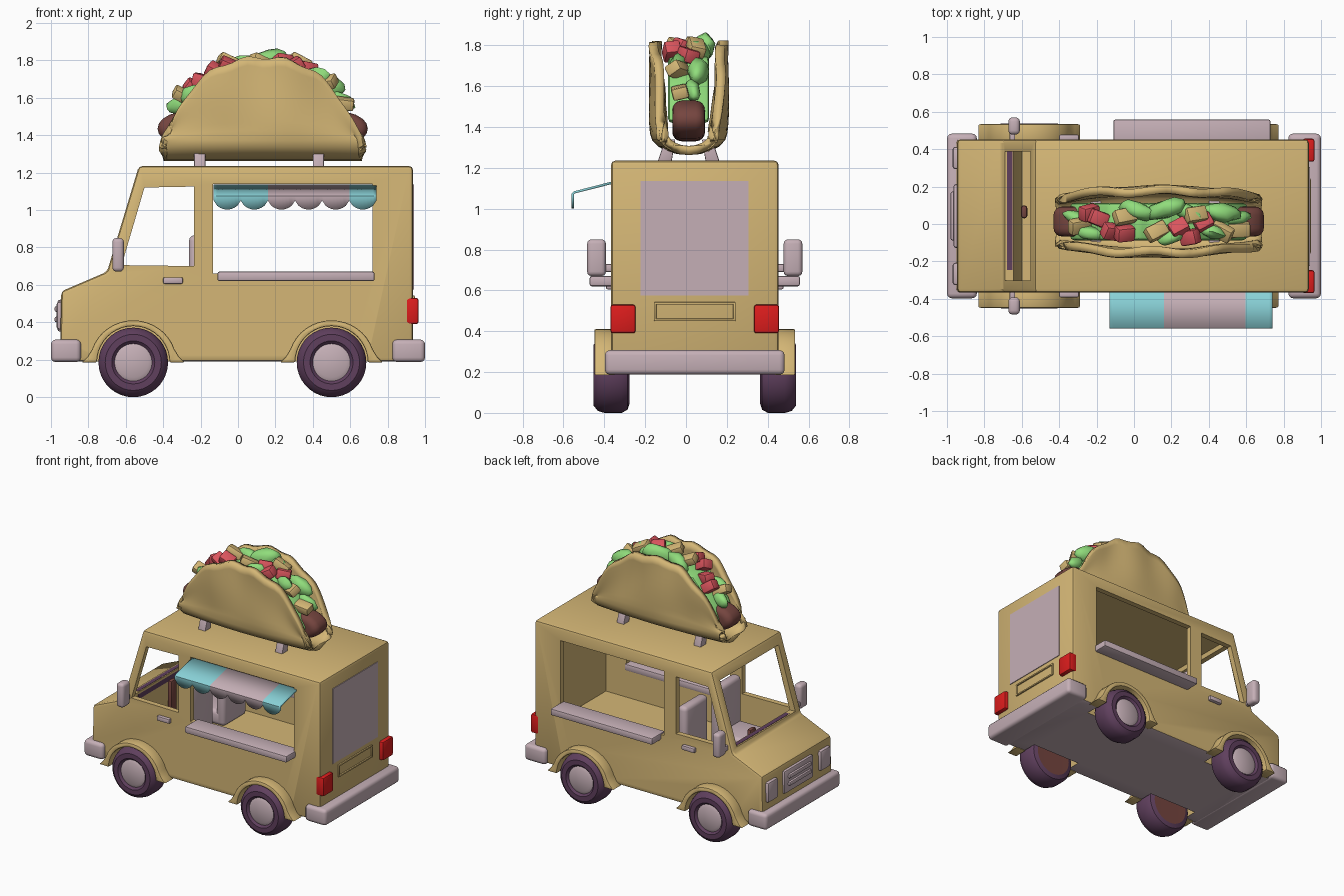
import bpy, bmesh, math, random
from mathutils import Vector, Matrix

if "Cube" in bpy.data.objects:
    bpy.data.objects.remove(bpy.data.objects["Cube"])

random.seed(4)
YC = 0.043            # centre line of the truck
TY = 0.013            # centre line of the taco


def mat(name, rgb):
    m = bpy.data.materials.new(name)
    m.diffuse_color = (*rgb, 1)
    m.use_nodes = True
    m.node_tree.nodes["Principled BSDF"].inputs["Base Color"].default_value = m.diffuse_color
    return m


TAN = mat("tan", (0.66, 0.47, 0.18))
PINK = mat("pink grey", (0.56, 0.43, 0.47))
PURPLE = mat("dark purple", (0.115, 0.05, 0.11))
RED = mat("lamp red", (0.72, 0.012, 0.012))
TEAL = mat("teal", (0.25, 0.64, 0.68))
GREEN = mat("lettuce green", (0.28, 0.72, 0.20))
TOMATO = mat("tomato", (0.70, 0.09, 0.11))
BROWN = mat("sausage brown", (0.18, 0.06, 0.05))


def activate(ob):
    bpy.ops.object.select_all(action='DESELECT')
    ob.select_set(True)
    bpy.context.view_layer.objects.active = ob


def apply_all(ob):
    activate(ob)
    for m in list(ob.modifiers):
        bpy.ops.object.modifier_apply(modifier=m.name)


def finish(name, bm, *mats, bevel=0, segs=2, smooth=35):
    bmesh.ops.recalc_face_normals(bm, faces=bm.faces[:])
    me = bpy.data.meshes.new(name)
    bm.to_mesh(me)
    bm.free()
    ob = bpy.data.objects.new(name, me)
    bpy.context.collection.objects.link(ob)
    for m in mats:
        me.materials.append(m)
    if bevel:
        b = ob.modifiers.new("bevel", 'BEVEL')
        b.width, b.segments, b.limit_method = bevel, segs, 'ANGLE'
        apply_all(ob)
    if smooth:
        activate(ob)
        bpy.ops.object.shade_smooth_by_angle(angle=math.radians(smooth))
    return ob


def prism(name, pts, axis, a, b, m, **kw):
    """Extrude a 2D profile: axis y takes (x, z), axis x takes (y, z)."""
    bm = bmesh.new()
    put = (lambda p, d: (p[0], d, p[1])) if axis == 'y' else (lambda p, d: (d, p[0], p[1]))
    f = bm.faces.new([bm.verts.new(put(p, a)) for p in pts])
    r = bmesh.ops.extrude_face_region(bm, geom=[f])
    off = Vector(put((0, 0), b - a))
    bmesh.ops.translate(bm, verts=[v for v in r['geom'] if isinstance(v, bmesh.types.BMVert)], vec=off)
    return finish(name, bm, m, **kw)


def box(name, x, y, z, m, **kw):
    return prism(name, [(x[0], z[0]), (x[1], z[0]), (x[1], z[1]), (x[0], z[1])], 'y', y[0], y[1], m, **kw)


def side_box(name, x, off, z, m, **kw):
    """The same box on both sides of the truck; off is the distance from its centre line."""
    for s, tag in ((-1, "near"), (1, "far")):
        box(f"{name}_{tag}", x, sorted((YC + s * off[0], YC + s * off[1])), z, m, **kw)


def lathe(name, prof, centre, side, m):
    """Spin (radius, y) points round a y axis."""
    bm = bmesh.new()
    vs = [bm.verts.new((r, side * y, 0)) for r, y in prof]
    es = [bm.edges.new(p) for p in zip(vs, vs[1:])]
    bmesh.ops.spin(bm, geom=vs + es, cent=(0, 0, 0), axis=(0, 1, 0), angle=math.tau, steps=36)
    bmesh.ops.remove_doubles(bm, verts=bm.verts[:], dist=1e-4)
    bmesh.ops.translate(bm, verts=bm.verts[:], vec=centre)
    return finish(name, bm, m)


# ---- body shell: outer profile with cabin, windows and wheel arches cut out
WHEELS = {"front": -0.56, "rear": 0.50}
body = prism("body", [(-0.93, 0.19), (-0.95, 0.30), (-0.945, 0.565), (-0.70, 0.67), (-0.53, 1.235),
                      (0.935, 1.235), (0.935, 0.19)], 'y', YC - 0.41, YC + 0.41, TAN, bevel=0.02, smooth=0)
cutters = [
    prism("cut_cabin", [(-0.60, 0.42), (-0.655, 0.66), (-0.505, 1.19), (0.89, 1.19), (0.89, 0.42)],
          'y', YC - 0.37, YC + 0.37, TAN, smooth=0),
    prism("cut_door", [(-0.622, 0.705), (-0.235, 0.70), (-0.235, 1.125), (-0.50, 1.12)], 'y', -1, 1, TAN, smooth=0),
    box("cut_service", (-0.135, 0.72), (-1, 1), (0.66, 1.14), TAN, smooth=0),
    box("cut_windshield", (-0.90, -0.507), (YC - 0.345, YC + 0.345), (0.70, 1.16), TAN, smooth=0),
]
for wx in WHEELS.values():
    arc = [(wx + 0.2 * math.cos(t * math.tau / 32), 0.185 + 0.2 * math.sin(t * math.tau / 32)) for t in range(32)]
    for s in (-1, 1):
        cutters.append(prism("cut_arch", arc, 'y', *sorted((YC + s * 0.29, YC + s * 0.6)), TAN, smooth=0))
for c in cutters:
    b = body.modifiers.new("cut", 'BOOLEAN')
    b.operation, b.solver, b.object = 'DIFFERENCE', 'EXACT', c
apply_all(body)
for c in cutters:
    bpy.data.objects.remove(c)
body.data.materials.clear()
for m in (TAN, PINK):
    body.data.materials.append(m)
for p in body.data.polygons:      # the underside is pink grey
    p.material_index = int(p.normal.z < -0.9 and p.center.z < 0.25)
activate(body)
bpy.ops.object.shade_smooth_by_angle(angle=math.radians(30))

# ---- wheels and fenders
for end, wx in WHEELS.items():
    for s, tag in ((-1, "near"), (1, "far")):
        c = (wx, YC + s * 0.41, 0.185)
        lathe(f"tire_{end}_{tag}", [(0.10, 0.07), (0.115, 0.085), (0.15, 0.085), (0.175, 0.065), (0.186, 0.03),
                                    (0.186, -0.05), (0.17, -0.08), (0.14, -0.09)], c, s, PURPLE)
        lathe(f"hub_{end}_{tag}", [(0, 0.082), (0.08, 0.08), (0.10, 0.07)], c, s, PINK)
        lathe(f"wheel_inside_{end}_{tag}", [(0, -0.088), (0.14, -0.09)], c, s, BROWN)
        ring = [(wx + 0.232 * math.cos(math.pi * t / 20), 0.185 + 0.225 * math.sin(math.pi * t / 20)) for t in range(2, 19)]
        ring = [(wx + 0.275, 0.185), (wx + 0.245, 0.215)] + ring + [(wx - 0.245, 0.215), (wx - 0.275, 0.185)]
        ring += [(wx - 0.194 * math.cos(math.pi * t / 20), 0.185 + 0.194 * math.sin(math.pi * t / 20)) for t in range(21)]
        prism(f"fender_{end}_{tag}", ring, 'y', *sorted((YC + s * 0.39, YC + s * 0.492)), TAN, bevel=0.008)

# ---- bumpers, lamps, grille, rear door
for end, x in (("front", (-1.0, -0.84)), ("rear", (0.825, 1.0))):
    box(f"bumper_{end}", x, (YC - 0.44, YC + 0.44), (0.187, 0.307), PINK, bevel=0.025, segs=3)
side_box("tail_light", (0.90, 0.965), (0.29, 0.413), (0.39, 0.53), RED, bevel=0.012)
side_box("headlight", (-0.97, -0.92), (0.25, 0.37), (0.36, 0.51), PINK, bevel=0.015)
box("grille", (-0.965, -0.92), (YC - 0.17, YC + 0.17), (0.35, 0.52), PINK, bevel=0.012)
for z in (0.40, 0.455):
    box("grille_bar", (-0.98, -0.95), (YC - 0.13, YC + 0.13), (z, z + 0.03), PINK, bevel=0.008)
box("rear_window", (0.932, 0.94), (YC - 0.267, YC + 0.263), (0.575, 1.135), PINK)
for y in ((-0.20, -0.188), (0.188, 0.20)):
    box("rear_handle_side", (0.93, 0.945), (YC + y[0], YC + y[1]), (0.45, 0.54), TAN, bevel=0.004)
for z in (0.45, 0.53):
    box("rear_handle_edge", (0.93, 0.945), (YC - 0.20, YC + 0.20), (z, z + 0.012), TAN, bevel=0.004)

# ---- side fittings: serving shelves, door handles, mirrors
side_box("shelf", (-0.11, 0.73), (0.36, 0.515), (0.62, 0.67), PINK, bevel=0.01)
side_box("door_handle", (-0.40, -0.295), (0.40, 0.435), (0.605, 0.64), PINK, bevel=0.008)
side_box("mirror", (-0.672, -0.61), (0.435, 0.527), (0.67, 0.85), PINK, bevel=0.022, segs=3)
side_box("mirror_arm", (-0.665, -0.635), (0.39, 0.45), (0.69, 0.73), PINK, bevel=0.008)

# ---- cab interior
side_box("seat_back", (-0.262, -0.185), (0.06, 0.33), (0.42, 0.865), PINK, bevel=0.03, segs=3)
side_box("seat_cushion", (-0.46, -0.2), (0.06, 0.33), (0.42, 0.53), PINK, bevel=0.03, segs=3)
box("dash_strip", (-0.68, -0.65), (YC - 0.29, YC + 0.35), (0.64, 0.702), PURPLE)
box("gear_lever", (-0.605, -0.57), (0.03, 0.10), (0.42, 0.69), BROWN, bevel=0.015)

# ---- scalloped awning on the serving side
bm = bmesh.new()
N, S, x0, w = 6, 8, -0.13, 0.87 / 6
cols = []
for i in range(N * S + 1):
    x, t = x0 + w * i / S, (i % S) / S
    zb = 1.05 - 0.048 * math.sin(math.pi * t) ** 0.6
    cols.append([bm.verts.new(p) for p in ((x, -0.355, 1.135), (x, -0.55, 1.085), (x, -0.56, 1.075), (x, -0.56, zb))])
for i in range(N * S):
    for j in range(3):
        f = bm.faces.new((cols[i][j], cols[i + 1][j], cols[i + 1][j + 1], cols[i][j + 1]))
        f.material_index = (0, 0, 1, 1, 1, 0)[i // S]
awning = finish("awning", bm, TEAL, PINK, smooth=40)
awning.modifiers.new("thick", 'SOLIDIFY').thickness = 0.012
apply_all(awning)

# ---- taco stands
for x in (-0.235, 0.40):
    for s in (-1, 1):
        prism("taco_stand", [(TY + s * y, z) for y, z in ((0.085, 1.22), (0.155, 1.22), (0.115, 1.34), (0.065, 1.34))],
              'x', x, x + 0.06, PINK, bevel=0.006)


# ---- taco shell: folded disc, columns along x and a U section across
def top_z(u):
    return 1.33 + 0.485 * max(0, 1 - abs(u) ** 2.5) ** 0.8


bm = bmesh.new()
grid = []
for i in range(41):
    u = math.sin((i / 40 - 0.5) * math.pi)
    zt, wide, col = top_z(u), 0.168 - 0.045 * u * u, []
    low = min(0.09, zt - 1.285)
    for k in range(-14, 15):
        s, n = (-1 if k < 0 else 1), abs(k)
        if n <= 5:
            a = n / 5 * math.pi / 2
            y, z = wide * math.sin(a), 1.285 + low * (1 - math.cos(a))
        else:
            g = (n - 5) / 9
            z = 1.285 + low + (zt - 1.285 - low) * g
            y = wide + 0.010 * g * math.sin(9 * u + s) + 0.005 * math.sin(5 * g + 4 * u)
            z += 0.010 * g * math.sin(17 * u + 2 * s)
        col.append(bm.verts.new((0.132 + 0.533 * u, TY + s * y, z)))
    grid.append(col)
for a, b in zip(grid, grid[1:]):
    for j in range(28):
        bm.faces.new((a[j], b[j], b[j + 1], a[j + 1]))
shell = finish("taco_shell", bm, TAN, smooth=50)
sol = shell.modifiers.new("thick", 'SOLIDIFY')
sol.thickness, sol.offset = 0.045, 0
apply_all(shell)


# ---- taco filling
def blob(name, centre, size, m, rough=0.0, rot=(0, 0, 0), sub=3):
    bm = bmesh.new()
    bmesh.ops.create_icosphere(bm, subdivisions=sub, radius=1)
    for v in bm.verts:
        v.co *= 1 + random.uniform(-rough, rough)
    R = Matrix.Rotation(rot[2], 4, 'Z') @ Matrix.Rotation(rot[1], 4, 'Y')
    bm.transform(Matrix.Translation(centre) @ R @ Matrix.Diagonal((*size, 1)))
    return finish(name, bm, m, smooth=60)


def chunk(name, centre, size, m):
    ob = box(name, (-size[0], size[0]), (-size[1], size[1]), (-size[2], size[2]), m, bevel=0.012)
    ob.location = centre
    ob.rotation_euler = [random.uniform(-0.6, 0.6) for _ in range(3)]


prism("sausage", [(0.132 + 0.562 * math.copysign(abs(math.cos(t * math.tau / 24)) ** 0.35, math.cos(t * math.tau / 24)),
                   1.435 + 0.105 * math.sin(t * math.tau / 24)) for t in range(24)],
      'y', TY - 0.08, TY + 0.08, BROWN, bevel=0.045, segs=4, smooth=60)

bed = [(0.132 + 0.533 * u / 10, top_z(u / 10) - 0.05 + 0.015 * math.sin(u * 2.1)) for u in range(-9, 10)]
prism("lettuce_bed", bed + [(0.58, 1.42), (-0.32, 1.42)], 'y', TY - 0.10, TY + 0.10, GREEN, bevel=0.02)

for x, y, z, r in ((-0.31, 0.03, 1.56, 0.06), (-0.24, -0.05, 1.62, 0.06), (0.02, 0.07, 1.77, 0.08), (0.17, 0.08, 1.79, 0.085),
                   (0.29, 0.06, 1.77, 0.07), (0.2, -0.07, 1.77, 0.06), (0.47, 0.06, 1.67, 0.08), (0.55, 0.03, 1.58, 0.06),
                   (0.42, -0.04, 1.71, 0.06)):
    blob("lettuce_leaf", (x, y, z), (r * 1.3, r * 0.6, r * 0.8), GREEN, 0.13, (0, random.uniform(-.5, .5), random.uniform(-.5, .5)), 2)
for x, y, z in ((-0.19, 0.03, 1.69), (-0.24, 0.06, 1.65), (-0.12, -0.04, 1.74), (-0.05, -0.05, 1.77), (0.24, -0.02, 1.79),
                (0.37, 0.01, 1.75), (0.30, -0.07, 1.77)):
    chunk("tomato_chunk", (x, y, z), (0.05, 0.04, 0.035), TOMATO)
for x, y, z in ((-0.05, 0.04, 1.79), (0.33, 0.05, 1.79), (0.12, -0.04, 1.79), (-0.29, -0.01, 1.61), (0.56, -0.03, 1.57), (0.47, -0.04, 1.68)):
    chunk("cheese_chunk", (x, y, z), (0.06, 0.04, 0.03), TAN)
